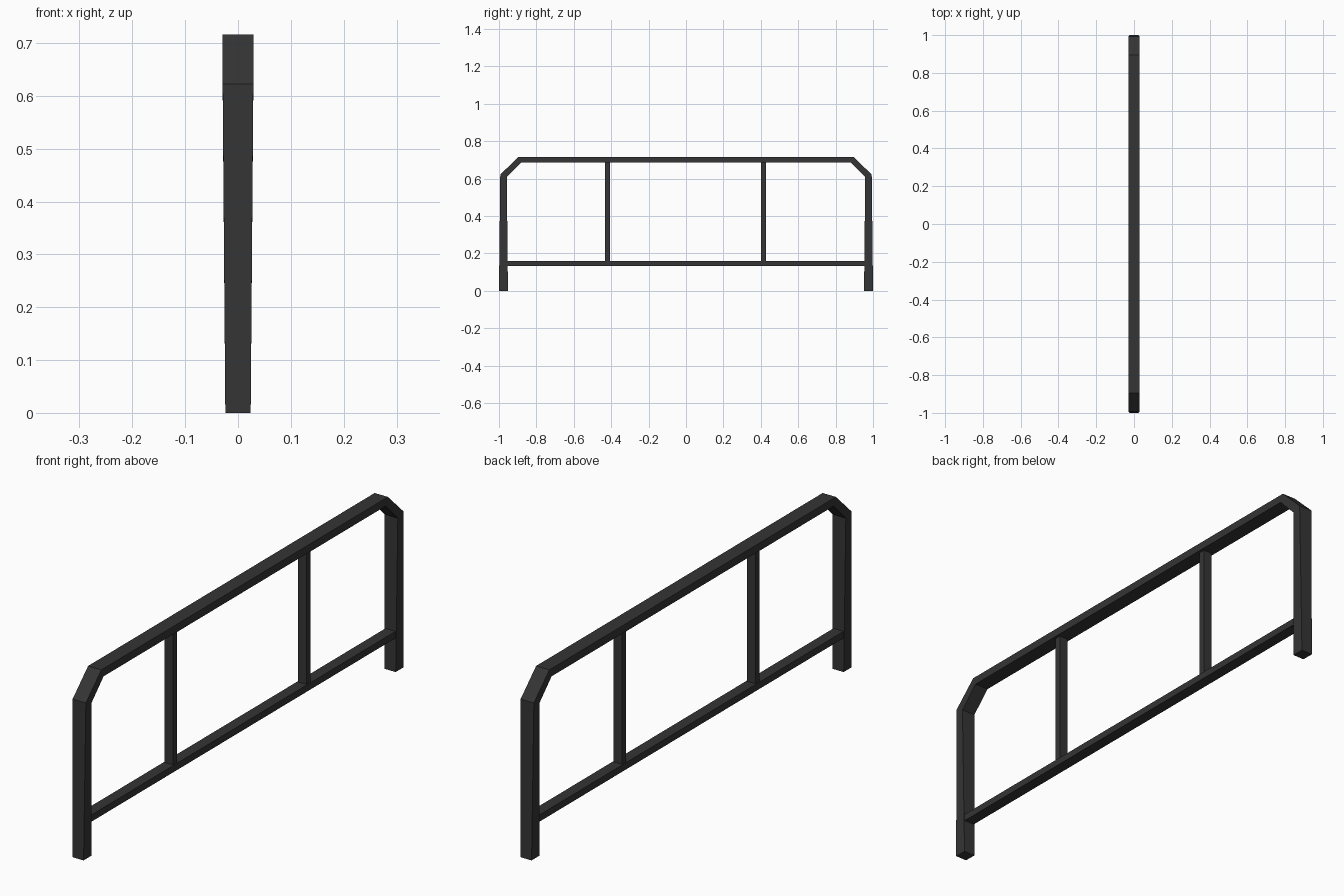
import bpy, bmesh

if "Cube" in bpy.data.objects:
    bpy.data.objects.remove(bpy.data.objects["Cube"])

mat = bpy.data.materials.new("dark_metal")
mat.diffuse_color = (0.035, 0.035, 0.035, 1)
mat.use_nodes = True
mat.node_tree.nodes["Principled BSDF"].inputs["Base Color"].default_value = mat.diffuse_color


def add_object(name, bm):
    bmesh.ops.recalc_face_normals(bm, faces=bm.faces)
    mesh = bpy.data.meshes.new(name)
    bm.to_mesh(mesh)
    bm.free()
    mesh.materials.append(mat)
    obj = bpy.data.objects.new(name, mesh)
    bpy.context.collection.objects.link(obj)
    return obj


def box(name, x, y, z):
    bm = bmesh.new()
    bmesh.ops.create_cube(bm, size=1)
    for v in bm.verts:
        for i, (lo, hi) in enumerate((x, y, z)):
            v.co[i] = lo if v.co[i] < 0 else hi
    return add_object(name, bm)


# Bent outer frame: (outer y, outer z, inner y, inner z, half width)
half = [
    (-1.0, 0.0, -0.952, 0.0, 0.024),
    (-0.993, 0.622, -0.958, 0.608, 0.029),
    (-0.896, 0.716, -0.882, 0.685, 0.029),
]
sections = half + [(-a, b, -c, d, w) for a, b, c, d, w in reversed(half)]

bm = bmesh.new()
rings = [[bm.verts.new(p) for p in
          ((-w, oy, oz), (w, oy, oz), (w, iy, iz), (-w, iy, iz))]
         for oy, oz, iy, iz, w in sections]
for a, b in zip(rings, rings[1:]):
    for i in range(4):
        j = (i + 1) % 4
        bm.faces.new((a[i], a[j], b[j], b[i]))
bm.faces.new(rings[0])
bm.faces.new(rings[-1])
add_object("outer_frame", bm)

# Lower rail between the posts
box("lower_rail", (-0.022, 0.022), (-0.96, 0.96), (0.133, 0.16))

# Two slim uprights
for name, y in (("front_upright", -0.42), ("back_upright", 0.414)):
    box(name, (-0.018, 0.018), (y - 0.0125, y + 0.0125), (0.15, 0.69))
